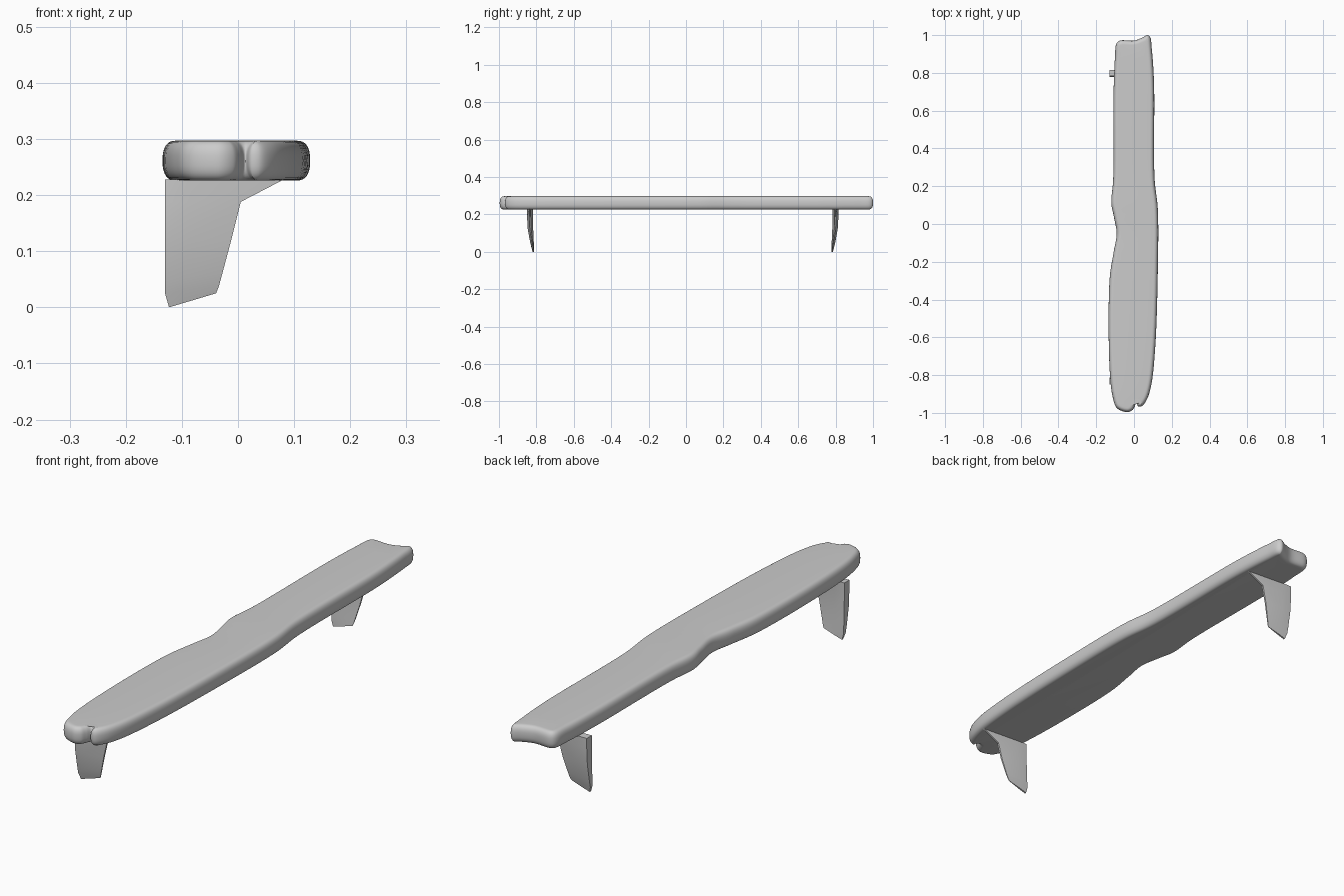
import bpy, bmesh, math
from mathutils import Vector

if "Cube" in bpy.data.objects:
    bpy.data.objects.remove(bpy.data.objects["Cube"])


def finish(bm, name, angle):
    bmesh.ops.recalc_face_normals(bm, faces=bm.faces)
    mesh = bpy.data.meshes.new(name)
    bm.to_mesh(mesh)
    bm.free()
    obj = bpy.data.objects.new(name, mesh)
    bpy.context.collection.objects.link(obj)
    bpy.ops.object.select_all(action='DESELECT')
    obj.select_set(True)
    bpy.context.view_layer.objects.active = obj
    bpy.ops.object.shade_smooth_by_angle(angle=math.radians(angle))
    return obj


def loft(bm, rings):
    rows = [[bm.verts.new(p) for p in r] for r in rings]
    n = len(rows[0])
    for a, b in zip(rows, rows[1:]):
        for i in range(n):
            j = (i + 1) % n
            bm.faces.new((a[i], a[j], b[j], b[i]))
    caps = [bm.faces.new(rows[0][::-1]), bm.faces.new(rows[-1])]
    bmesh.ops.triangulate(bm, faces=caps)


def smooth_loop(pts, steps):
    # centripetal-style closed spline through the points
    out, n = [], len(pts)
    for i in range(n):
        p = [Vector(pts[(i + k) % n]) for k in (-1, 0, 1, 2)]
        t = [0.0]
        for a, b in zip(p, p[1:]):
            t.append(t[-1] + max((b - a).length, 1e-4) ** 0.5)
        for s in range(steps):
            u = t[1] + (t[2] - t[1]) * s / steps
            row, k = p, 1
            while len(row) > 2 or k == 1:
                if k == 1:
                    row = [p[m].lerp(p[m + 1], (u - t[m]) / (t[m + 1] - t[m])) for m in range(3)]
                else:
                    row = [row[m].lerp(row[m + 1], (u - t[m]) / (t[m + 2] - t[m])) for m in range(2)]
                k += 1
            out.append(row[0].lerp(row[1], (u - t[1]) / (t[2] - t[1])))
    return out


# Wavy plank outline, counter-clockwise from the notch at the front end
outline = [(0.013, -0.947), (0.022, -0.965), (0.04, -0.965), (0.065, -0.935),
           (0.09, -0.86), (0.112, -0.66), (0.126, -0.25), (0.126, 0.08),
           (0.109, 0.24), (0.106, 0.75), (0.094, 0.93), (0.086, 0.988),
           (0.072, 1.0), (0.04, 0.985), (0.0, 0.971), (-0.075, 0.971),
           (-0.093, 0.955), (-0.101, 0.88), (-0.108, 0.7), (-0.11, 0.24),
           (-0.12, 0.11), (-0.107, 0.04), (-0.092, -0.05), (-0.108, -0.15),
           (-0.129, -0.29), (-0.129, -0.77), (-0.112, -0.92), (-0.09, -0.975),
           (-0.035, -0.996), (-0.008, -0.985), (0.004, -0.965)]
loop = smooth_loop(outline, 8)
n = len(loop)
normals = []
for i in range(n):
    d = (loop[(i + 1) % n] - loop[i - 1]).normalized()
    normals.append(Vector((-d.y, d.x)))

# Plank with a rounded rim
rim, mid, half = 0.024, 0.2615, 0.0355
rings = []
for k in range(17):
    a = -math.pi / 2 + math.pi * k / 16
    c, s = math.cos(a), math.sin(a)
    inset = rim * (1 - max(c, 0) ** 0.8)
    z = mid + half * math.copysign(abs(s) ** 0.8, s)
    rings.append([(*(p + q * inset), z) for p, q in zip(loop, normals)])
bm = bmesh.new()
loft(bm, rings)
finish(bm, "plank", 60)

# Fin-shaped legs: z at back, z at front, back x, front x, outer y, inner y
rows = [(0.228, 0.228, -0.13, 0.082, 0.0, 0.032),
        (0.188, 0.188, -0.13, 0.005, 0.0, 0.032),
        (0.12, 0.12, -0.13, -0.012, 0.004, 0.033),
        (0.05, 0.06, -0.13, -0.028, 0.017, 0.036),
        (0.025, 0.038, -0.13, -0.034, 0.023, 0.037),
        (0.0, 0.025, -0.123, -0.039, 0.03, 0.037)]


def leg(name, y, side):
    rings = []
    for zb, zf, x0, x1, u0, u1 in rows:
        xm, zm, um = x0 + 0.35 * (min(x1, 0) - x0), zb + 0.35 * (zf - zb), (u0 + u1) / 2
        t = (u1 - u0) * 0.12
        sec = [(x0, u0, zb), (x0, u1, zb), (xm, u1, zm), (x1, um + t, zf),
               (x1, um - t, zf), (xm, u0, zm)]
        rings.append([(a, y + side * b, c) for a, b, c in sec])
    bm = bmesh.new()
    loft(bm, rings)
    finish(bm, name, 35)


leg("front_leg", -0.85, 1)
leg("back_leg", 0.815, -1)
